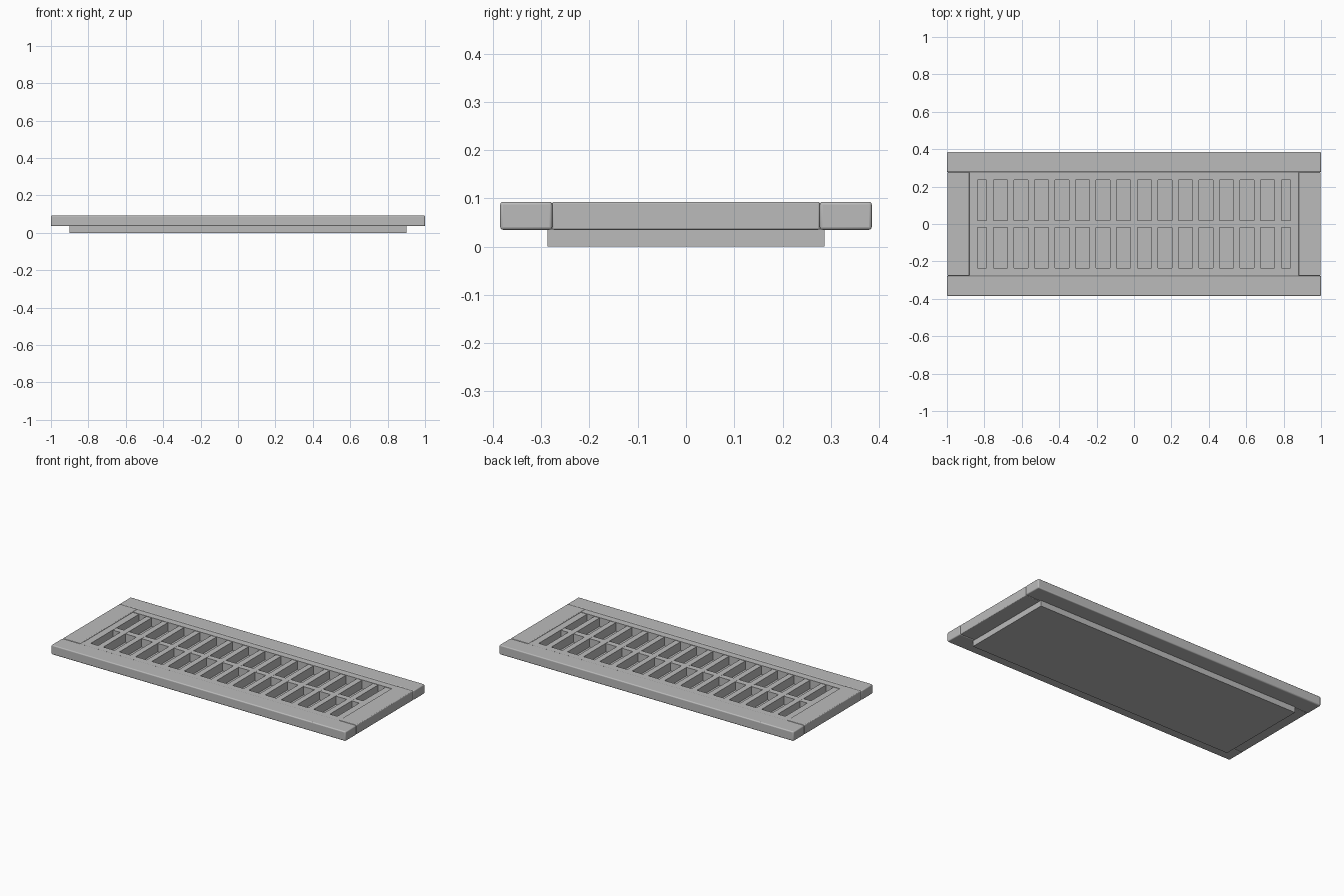
import bpy

cube = bpy.data.objects.get("Cube")
if cube:
    bpy.data.objects.remove(cube, do_unlink=True)

# Single flat metal colour
metal = bpy.data.materials.new("grey_metal")
metal.use_nodes = True
colour = (0.5, 0.5, 0.5, 1)
metal.diffuse_color = colour
metal.node_tree.nodes["Principled BSDF"].inputs["Base Color"].default_value = colour


def box(name, x, y, z, bevel=0.0):
    """Box from (min, max) ranges, with optional rounded edges."""
    bpy.ops.mesh.primitive_cube_add(
        size=1, location=[(lo + hi) / 2 for lo, hi in (x, y, z)])
    ob = bpy.context.object
    ob.name = name
    ob.scale = [hi - lo for lo, hi in (x, y, z)]
    bpy.ops.object.transform_apply(location=False, rotation=False, scale=True)
    ob.data.materials.append(metal)
    if bevel:
        mod = ob.modifiers.new("rounded_edges", 'BEVEL')
        mod.width = bevel
        mod.segments = 3
        bpy.ops.object.shade_smooth_by_angle()
    return ob


def span(side, near, far):
    """Range between two distances on the given side of the centre."""
    return tuple(sorted((side * near, side * far)))


BASE_TOP, FRAME_TOP = 0.035, 0.093
GRILLE_TOP = 0.088
OPEN_X, OPEN_Y = 0.838, 0.236
PITCH, SLAT_HALF = 0.11, 0.0175

# Raised foot and floor of the grille
box("base_plate", (-0.9, 0.9), (-0.287, 0.287), (0, BASE_TOP + 0.001))

# Outer frame and the inner border around the openings
for side, long_name, short_name in ((-1, "front", "right"), (1, "back", "left")):
    box(long_name + "_rail", (-1, 1), span(side, 0.277, 0.385),
        (BASE_TOP, FRAME_TOP), 0.006)
    box(short_name + "_end_rail", span(side, 0.88, 0.998), (-0.277, 0.277),
        (BASE_TOP, FRAME_TOP), 0.004)
    box(long_name + "_border", (-0.882, 0.882), span(side, OPEN_Y, 0.282),
        (BASE_TOP, GRILLE_TOP + 0.002))
    box(short_name + "_border", span(side, OPEN_X, 0.885), (-OPEN_Y, OPEN_Y),
        (BASE_TOP, GRILLE_TOP))

# Cross slats and the central bar dividing the two rows of slots
for i in range(-7, 8):
    box("slat", (i * PITCH - SLAT_HALF, i * PITCH + SLAT_HALF),
        (-OPEN_Y, OPEN_Y), (BASE_TOP, GRILLE_TOP))
box("centre_bar", (-OPEN_X, OPEN_X), (-0.018, 0.018),
    (BASE_TOP, GRILLE_TOP - 0.001))
